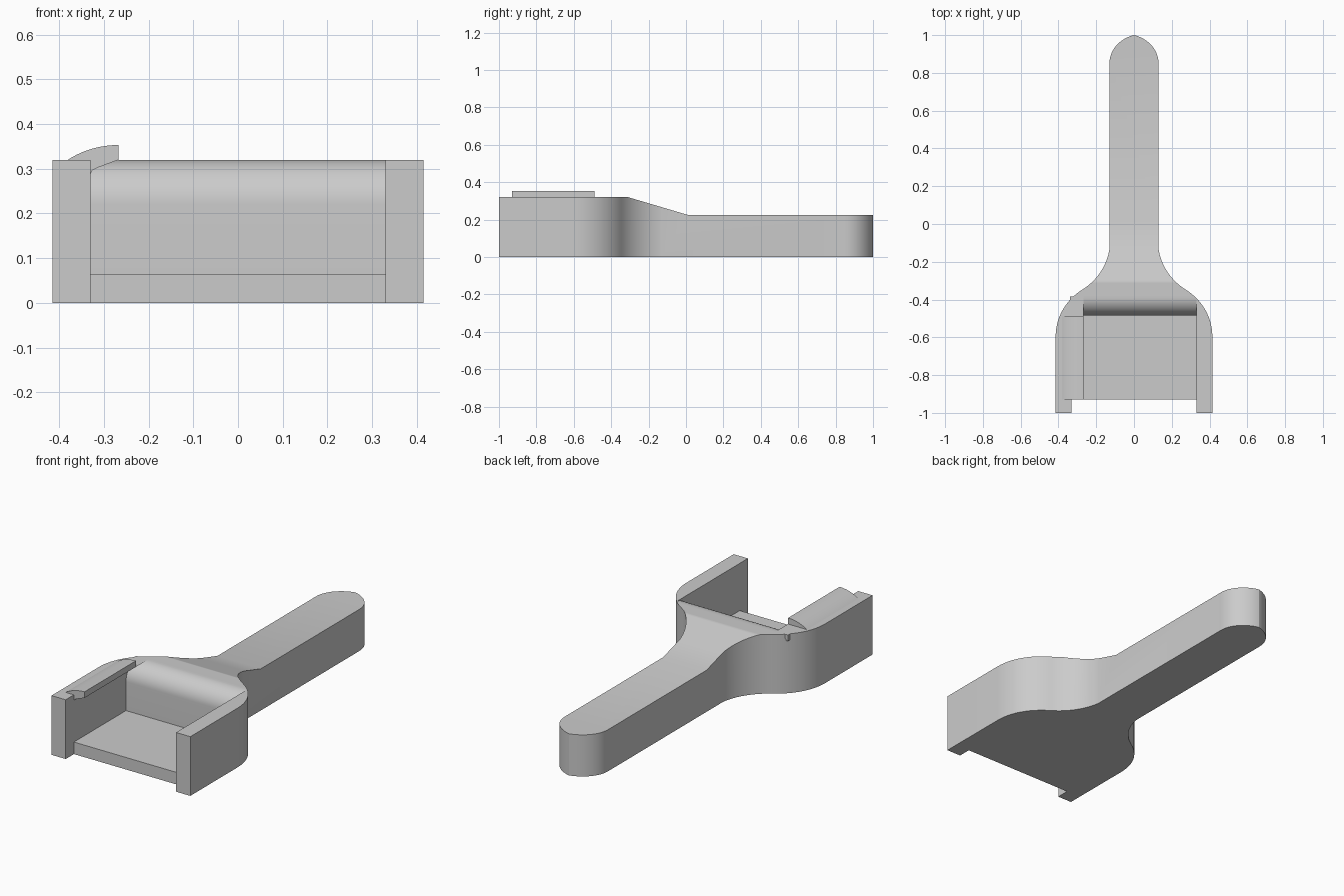
import bpy
import bmesh
import math
from mathutils import Vector
from mathutils.geometry import interpolate_bezier

if "Cube" in bpy.data.objects:
    bpy.data.objects.remove(bpy.data.objects["Cube"])

grey = bpy.data.materials.new("plain grey")
grey.use_nodes = True
colour = (0.6, 0.6, 0.6, 1)
grey.diffuse_color = colour
grey.node_tree.nodes["Principled BSDF"].inputs["Base Color"].default_value = colour


def prism(name, profile, axis, start, end):
    """Extrude a flat profile along x, y or z."""
    def place(a, b, d):
        return {"x": (d, a, b), "y": (a, d, b), "z": (a, b, d)}[axis]
    bm = bmesh.new()
    face = bm.faces.new([bm.verts.new(place(a, b, start)) for a, b in profile])
    side = bmesh.ops.extrude_face_region(bm, geom=[face])["geom"]
    moved = [v for v in side if isinstance(v, bmesh.types.BMVert)]
    bmesh.ops.translate(bm, verts=moved, vec=place(0, 0, end - start))
    bmesh.ops.recalc_face_normals(bm, faces=bm.faces)
    mesh = bpy.data.meshes.new(name)
    bm.to_mesh(mesh)
    bm.free()
    mesh.materials.append(grey)
    obj = bpy.data.objects.new(name, mesh)
    bpy.context.collection.objects.link(obj)
    return obj


def bezier(*points, steps=16):
    curve = interpolate_bezier(*[Vector((a, b, 0)) for a, b in points], steps)
    return [(p.x, p.y) for p in curve]


def activate(obj):
    bpy.ops.object.select_all(action="DESELECT")
    obj.select_set(True)
    bpy.context.view_layer.objects.active = obj


def cut(target, cutter):
    cutter.hide_render = True
    mod = target.modifiers.new("cut", "BOOLEAN")
    mod.operation = "DIFFERENCE"
    mod.solver = "EXACT"
    mod.object = cutter
    activate(target)
    bpy.ops.object.modifier_apply(modifier=mod.name)
    bpy.data.objects.remove(cutter)


TOP = 0.32
WALL = 0.33      # inner half width of the tray
BACK = -0.485    # back wall of the tray
FRONT = -0.93    # front edge of the floor
ROUND = 0.1      # radius of the rolled back edge

# Tray and handle: one outline, mirrored across x
half = [(0.415, -1)]
half += bezier((0.415, -0.6), (0.415, -0.48), (0.35, -0.395), (0.27, -0.345))
half += bezier((0.27, -0.345), (0.19, -0.295), (0.14, -0.21), (0.13, -0.13))[1:]
half += bezier((0.13, 0.85), (0.13, 0.94), (0.05, 0.99), (0, 1))
outline = half + [(-x, y) for x, y in reversed(half[:-1])]
body = prism("tray_and_handle", outline, "z", 0, TOP)

# Slope down to the lower handle
slope = [(-0.31, TOP), (0.01, 0.225), (1.1, 0.225), (1.1, 0.5), (-0.31, 0.5)]
cut(body, prism("handle_cutter", slope, "x", -0.6, 0.6))

# Open tray with a rolled back edge
roll = []
for i in range(17):
    a = math.pi / 2 * i / 16
    roll.append((BACK + ROUND * (1 - math.cos(a)), TOP - ROUND * (1 - math.sin(a))))
tray = [(-1.1, -0.1), (FRONT, -0.1), (FRONT, 0.065), (BACK, 0.065)]
tray += roll + [(BACK + ROUND, 0.5), (-1.1, 0.5)]
cut(body, prism("tray_cutter", tray, "x", -WALL, WALL))

# Retaining lip: raised curved crest and the sloping web beneath it
crest = bezier((-0.38, TOP), (-0.35, 0.34), (-0.31, 0.353), (-0.267, 0.353))
crest += [(-0.267, TOP), (-0.3, TOP - 0.006), (-0.345, TOP - 0.006)]
lip = prism("lip_crest", crest, "y", FRONT, BACK - 0.005)
web = [(-0.34, TOP), (-0.34, 0.287), (-WALL, 0.287), (-0.326, 0.296),
       (-0.315, 0.302), (-0.267, TOP)]
support = prism("lip_web", web, "y", FRONT, BACK + ROUND)

for part in (body, lip, support):
    activate(part)
    bpy.ops.object.shade_smooth_by_angle(angle=math.radians(25))
